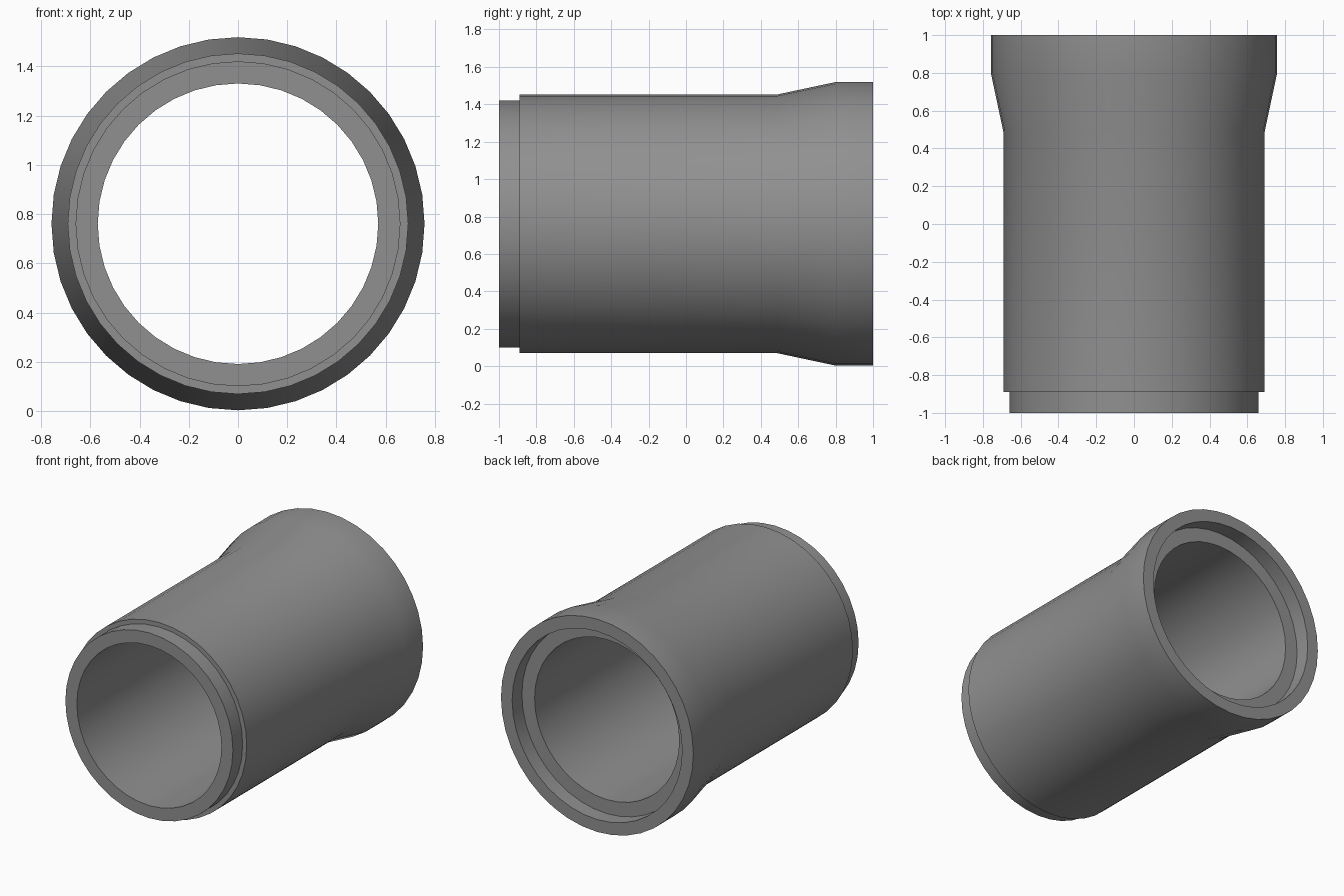
import bpy, bmesh, math

if "Cube" in bpy.data.objects:
    bpy.data.objects.remove(bpy.data.objects["Cube"])

SEGMENTS = 40
AXIS_Z = 0.761

# Closed wall section of the pipe: (radius, y)
profile = [
    (0.57, -1.0), (0.66, -1.0),      # spigot end face
    (0.66, -0.89), (0.692, -0.89),   # spigot shoulder
    (0.692, 0.49), (0.758, 0.80),    # body flaring into the socket
    (0.758, 1.0), (0.67, 1.0),       # socket rim
    (0.67, 0.89), (0.57, 0.89),      # socket recess and bore
]


def lathe_y(name, section):
    bm = bmesh.new()
    rings = []
    for i in range(SEGMENTS):
        a = 2 * math.pi * i / SEGMENTS
        rings.append([bm.verts.new((r * math.cos(a), y, AXIS_Z + r * math.sin(a)))
                      for r, y in section])
    n = len(section)
    for i in range(SEGMENTS):
        cur, nxt = rings[i], rings[(i + 1) % SEGMENTS]
        for j in range(n):
            k = (j + 1) % n
            bm.faces.new((cur[j], cur[k], nxt[k], nxt[j]))
    bmesh.ops.recalc_face_normals(bm, faces=bm.faces)
    mesh = bpy.data.meshes.new(name)
    bm.to_mesh(mesh)
    bm.free()
    obj = bpy.data.objects.new(name, mesh)
    bpy.context.collection.objects.link(obj)
    return obj


# Pipe section with spigot at the front and socket at the back
pipe = lathe_y("pipe_section", profile)

# Dark grey concrete
concrete = bpy.data.materials.new("dark_concrete")
concrete.diffuse_color = (0.28, 0.28, 0.28, 1.0)
concrete.use_nodes = True
concrete.node_tree.nodes["Principled BSDF"].inputs["Base Color"].default_value = concrete.diffuse_color
pipe.data.materials.append(concrete)

bpy.ops.object.select_all(action='DESELECT')
pipe.select_set(True)
bpy.context.view_layer.objects.active = pipe
bpy.ops.object.shade_smooth_by_angle(angle=math.radians(30))
